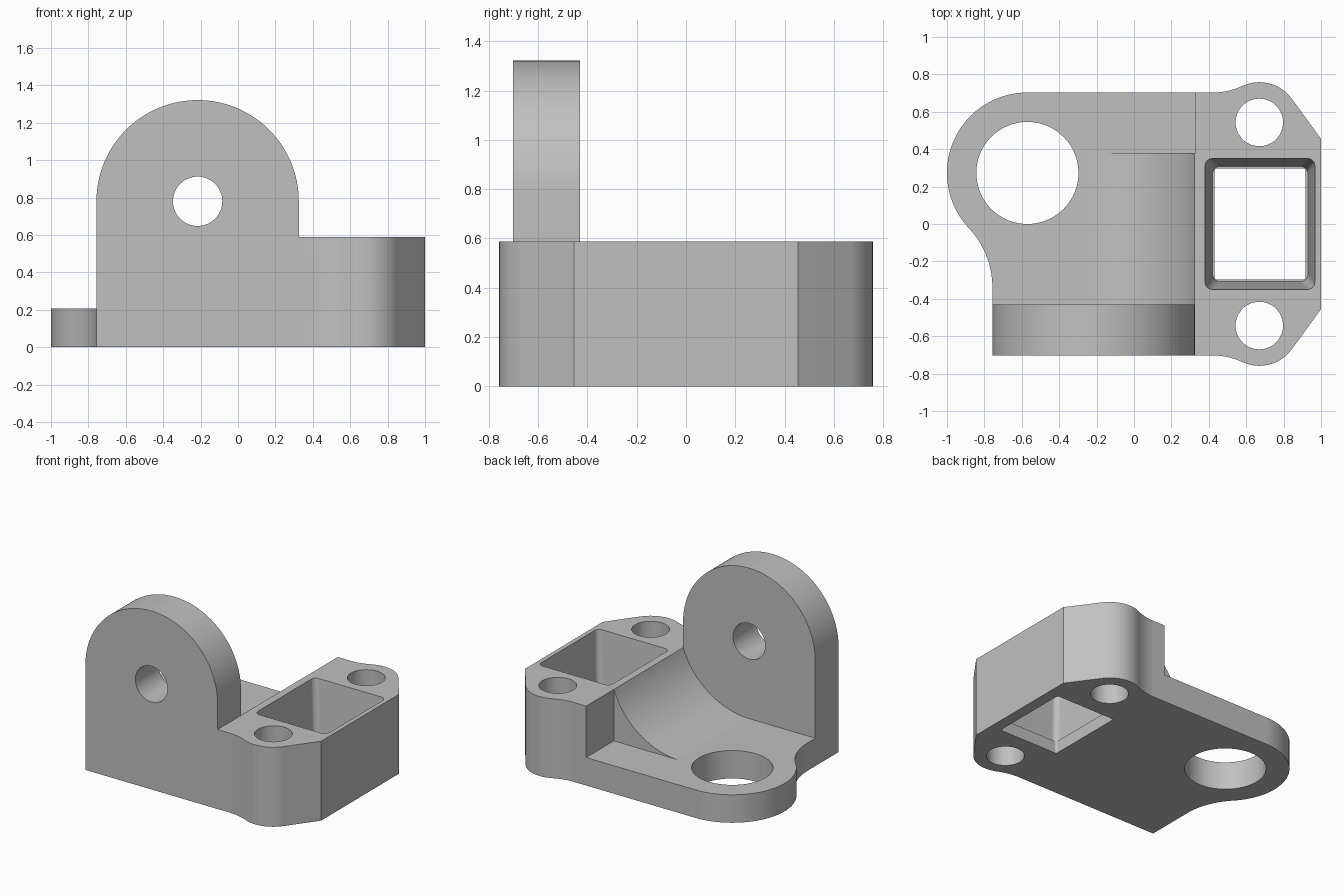
import bpy
import bmesh
from math import radians, degrees, sin, cos, sqrt, atan2, acos

if "Cube" in bpy.data.objects:
    bpy.data.objects.remove(bpy.data.objects["Cube"], do_unlink=True)

grey = bpy.data.materials.new("satin_grey")
grey.use_nodes = True
colour = (0.53, 0.53, 0.53, 1)
grey.diffuse_color = colour
grey.node_tree.nodes["Principled BSDF"].inputs["Base Color"].default_value = colour

BASE_TOP, BLOCK_TOP = 0.207, 0.588
LEFT, STEP, FRONT = -0.757, 0.325, -0.703
UP_X, UP_Z, UP_R = -0.216, 0.78, 0.541
UP_BACK = -0.43


def arc(cx, cy, r, a, b, n=24):
    """Points along an arc from angle a to b in degrees."""
    angles = [radians(a + (b - a) * i / n) for i in range(n + 1)]
    return [(cx + r * cos(t), cy + r * sin(t)) for t in angles]


def loft(name, rings):
    """Closed solid through matching rings of 3D points."""
    bm = bmesh.new()
    loops = [[bm.verts.new(p) for p in ring] for ring in rings]
    n = len(loops[0])
    for low, high in zip(loops, loops[1:]):
        for i in range(n):
            j = (i + 1) % n
            bm.faces.new((low[i], low[j], high[j], high[i]))
    bm.faces.new(loops[0][::-1])
    bm.faces.new(loops[-1])
    bmesh.ops.recalc_face_normals(bm, faces=bm.faces)
    mesh = bpy.data.meshes.new(name)
    bm.to_mesh(mesh)
    bm.free()
    mesh.materials.append(grey)
    ob = bpy.data.objects.new(name, mesh)
    bpy.context.collection.objects.link(ob)
    return ob


def upward(name, pts, z0, z1):
    return loft(name, [[(x, y, z) for x, y in pts] for z in (z0, z1)])


def backward(name, pts, y0, y1):
    return loft(name, [[(x, y, z) for x, z in pts] for y in (y0, y1)])


def combine(target, other, operation):
    mod = target.modifiers.new(operation.lower(), 'BOOLEAN')
    mod.operation, mod.solver, mod.object = operation, 'EXACT', other
    bpy.context.view_layer.objects.active = target
    bpy.ops.object.modifier_apply(modifier=mod.name)
    bpy.data.objects.remove(other, do_unlink=True)


def rounded_rect(x0, x1, half, r):
    pts = []
    for cx, cy, a in ((x1 - r, half - r, 0), (x0 + r, half - r, 90),
                      (x0 + r, r - half, 180), (x1 - r, r - half, 270)):
        pts += arc(cx, cy, r, a, a + 90, 6)
    return pts


# Ear outline: blend curve, round ear, then straight flank to the end face
ear_x, ear_y, ear_r = 0.67, 0.543, 0.215
blend_x = 0.42
gap = -FRONT - ear_y
blend_r = ((ear_x - blend_x) ** 2 + gap ** 2 - ear_r ** 2) / (2 * (ear_r - gap))
blend_a = degrees(atan2(blend_r + gap, blend_x - ear_x))
flank_x, flank_y = 1.0, 0.455
dx, dy = flank_x - ear_x, flank_y - ear_y
flank_a = degrees(atan2(dy, dx) + acos(ear_r / sqrt(dx * dx + dy * dy)))
ear = arc(blend_x, blend_r - FRONT, blend_r, 270, blend_a + 180, 16)
ear += arc(ear_x, ear_y, ear_r, blend_a, flank_a)[1:]
ear.append((flank_x, flank_y))
block_side = [(x, -y) for x, y in ear] + ear[::-1]

# Base outline: large round lug with a concave flank
lug_x, lug_y, lug_r = -0.57, 0.273, 0.43
scoop_y = -0.34
sx, sy = lug_x - LEFT, lug_y - scoop_y
scoop_r = (sx * sx + sy * sy - lug_r ** 2) / (2 * (lug_r - sx))
scoop_a = degrees(atan2(sy, sx + scoop_r))
lug = arc(lug_x, lug_y, lug_r, 90, 180 + scoop_a, 48)
lug += arc(LEFT - scoop_r, scoop_y, scoop_r, scoop_a, 0)[1:]
base_pts = [(LEFT, FRONT)] + block_side + lug

bracket = upward("bracket_body", base_pts, 0, BASE_TOP)
block = upward("raised_block", [(STEP, FRONT)] + block_side + [(STEP, -FRONT)], 0, BLOCK_TOP)
combine(bracket, block, 'UNION')

# Upright lug with a round head
upright_pts = [(UP_X - UP_R, 0), (UP_X + UP_R, 0)] + arc(UP_X, UP_Z, UP_R, 0, 180, 64)
combine(bracket, backward("upright_lug", upright_pts, FRONT, UP_BACK), 'UNION')

# Curved web between the base and the block
web_r = UP_Z - BASE_TOP
web_end = degrees(atan2(BLOCK_TOP - UP_Z, STEP - UP_X))
web = arc(UP_X, UP_Z, web_r, -90, web_end, 32)
web = [(UP_X, 0.1), (0.36, 0.1), (0.36, BLOCK_TOP)] + web[::-1]
combine(bracket, backward("curved_web", web, UP_BACK - 0.05, 0.38), 'UNION')

# Round holes
for name, x, y, r in (("lug_bore", lug_x, lug_y, 0.273),
                      ("front_bolt_hole", ear_x, -ear_y, 0.127),
                      ("back_bolt_hole", ear_x, ear_y, 0.127)):
    combine(bracket, upward(name, arc(x, y, r, 0, 360, 64)[:-1], -0.1, 0.8), 'DIFFERENCE')
pivot = arc(UP_X, UP_Z, 0.132, 0, 360, 64)[:-1]
combine(bracket, backward("pivot_hole", pivot, -0.9, -0.3), 'DIFFERENCE')

# Tapered pocket above a narrower opening
pocket = [[(x, y, z) for x, y in rounded_rect(x0, x1, half, 0.04)]
          for z, x0, x1, half in ((0.09, 0.42, 0.93, 0.308), (BLOCK_TOP, 0.38, 0.967, 0.35),
                                  (0.7, 0.38, 0.967, 0.35))]
combine(bracket, loft("pocket", pocket), 'DIFFERENCE')
opening = rounded_rect(0.43, 0.918, 0.298, 0.015)
combine(bracket, upward("pocket_opening", opening, -0.1, 0.2), 'DIFFERENCE')

# Smooth curved walls, crisp edges
bpy.ops.object.select_all(action='DESELECT')
bracket.select_set(True)
bpy.context.view_layer.objects.active = bracket
bpy.ops.object.shade_smooth_by_angle(angle=radians(25))
weighted = bracket.modifiers.new("clean_normals", 'WEIGHTED_NORMAL')
weighted.keep_sharp = True
